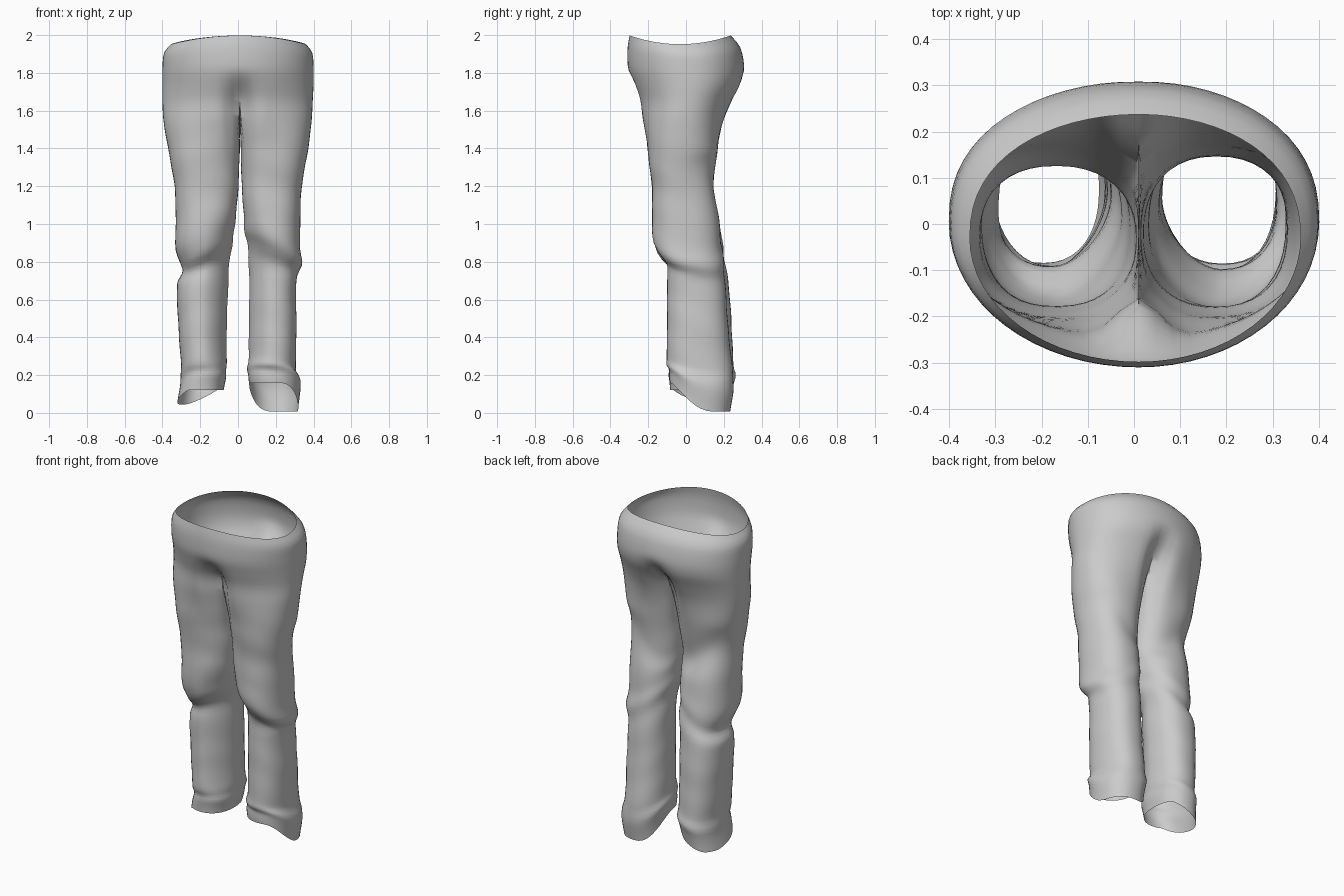
import bpy, bmesh
from math import sin, cos, pi, exp, radians, copysign

if "Cube" in bpy.data.objects:
    bpy.data.objects.remove(bpy.data.objects["Cube"])

# Silhouette profile: z, left inner/outer x, right inner/outer x, front y, back y
ROWS = [
    (0.00, -.075, -.320, .060, .320, -.085, .235),
    (0.16, -.060, -.302, .050, .330, -.092, .255),
    (0.22, -.060, -.300, .055, .308, -.102, .248),
    (0.45, -.060, -.315, .058, .310, -.100, .224),
    (0.70, -.050, -.322, .060, .308, -.100, .207),
    (0.79, -.042, -.295, .055, .322, -.098, .198),
    (0.85, -.030, -.310, .045, .336, -.145, .192),
    (0.92, -.020, -.330, .035, .330, -.174, .185),
    (1.05, -.010, -.330, .030, .330, -.180, .172),
    (1.20, .002, -.336, .020, .338, -.180, .145),
    (1.40, .009, -.370, .014, .372, -.212, .175),
    (1.55, .010, -.395, .011, .390, -.242, .212),
    (1.66, .010, -.400, .010, .396, -.256, .258),
    (1.74, .010, -.400, .010, .400, -.282, .297),
    (1.82, .010, -.400, .010, .400, -.306, .309),
    (1.92, .010, -.390, .010, .392, -.309, .287),
    (1.97, .010, -.355, .010, .360, -.298, .237),
]
CROTCH, SEAM_X = 1.66, .01
OUT, INN = 32, 9          # points around the outside and along the inseam


def smooth(a, b, x):
    t = min(1, max(0, (x - a) / (b - a)))
    return t * t * (3 - 2 * t)


def bump(x, c, w):
    return exp(-((x - c) / w) ** 2)


def spow(v, p):
    return copysign(abs(v) ** p, v)


def profile(z):
    """Smooth (Hermite) interpolation of the profile rows."""
    i = max(j for j in range(len(ROWS) - 1) if j == 0 or ROWS[j][0] <= z)
    a, b = ROWS[i], ROWS[i + 1]
    p, n = ROWS[max(i - 1, 0)], ROWS[min(i + 2, len(ROWS) - 1)]
    h = b[0] - a[0]
    t = (z - a[0]) / h
    res = []
    for k in range(1, 7):
        m0 = (b[k] - p[k]) / (b[0] - p[0]) * h
        m1 = (n[k] - a[k]) / (n[0] - a[0]) * h
        res.append((2*t**3 - 3*t*t + 1) * a[k] + (t**3 - 2*t*t + t) * m0
                   + (3*t*t - 2*t**3) * b[k] + (t**3 - t*t) * m1)
    return res


def point(z, i, side):
    """Point i of the ring at height z: seat half-outline blended to a round leg."""
    li, lo, ri, ro, fy, by = profile(z)
    inner, outer = (li, lo) if side < 0 else (ri, ro)
    if side < 0:
        by += .02 * bump(z, .55, .3) - .02 * bump(z, 1.22, .12)
    if z >= CROTCH:
        inner = SEAM_X
    yc, hy = (fy + by) / 2, (by - fy) / 2
    pinch = .36 * (1 - smooth(CROTCH - .06, 1.83, z))
    dip = 0
    if i <= OUT:
        a = -pi / 2 + pi * i / OUT
        b = radians(-145 + 290 * i / OUT)
        u, v = max(0, cos(a)), sin(a)
        v = spow(v, .86) if v > 0 else v
        v *= 1 - pinch * exp(-(u / .16) ** 2)
    else:
        k = (i - OUT) / (INN + 1)
        b = radians(145 + 70 * k)
        u, v = 0, (1 - 2 * k) * (1 - pinch)
        dip = .04 * sin(pi * k) * bump(z, CROTCH, .08)
    t = 1 - smooth(1.25, CROTCH, z)
    # leg section, with the inner front corner flattened below the knee
    cb, sb = cos(b), sin(b)
    p = .88
    if cb < 0 and sb < 0:
        p += .3 * (1 - smooth(.85, 1.1, z)) * smooth(.1, .35, z)
    ue, ve = (spow(cb, p) + 1) / 2, spow(sb, p)
    u, v = u + (ue - u) * t, v + (ve - v) * t
    # cloth wrinkles, strongest at the knee and the cuff
    amp = t * (.006 + .03 * bump(z, .82, .08) + .025 * bump(z, .17, .05))
    w = amp * sin(34 * z + side * 1.3 + 3 * u + 2.2 * v)
    x = inner + (outer - inner) * ((u - .5) * (1 + w) + .5)
    y = yc + hy * v * (1 + w)
    # slanted knee fold, and slanted fold behind the thigh
    dz = -.11 * (u - .5) * bump(z, .85, .14)
    dz += .22 * (u - .5) * max(0, v) * bump(z, 1.22, .16)
    # uneven waist edge
    if z > 1.85:
        s2 = v * v
        dz += (z - 1.85) / .12 * (.028 * s2 - .018 * (1 - s2))
    # slanted trouser hems, lowest at the outer back
    if z < .3:
        c = 2 * u - 1
        if side > 0:
            hem = .008 + .15 * smooth(.1, .85, .5 - .25 * c - .43 * v)
        else:
            hem = .045 + .077 * min(1, max(0, 1.8 * (.5 - .4 * c - .3 * v)))
        dz += hem * (1 - z / .3)
    return x, y, z + dz - dip


# Trousers: two half-seats joined along the centre seam, each running into a leg
bm = bmesh.new()
seat_z = [1.97 - (1.97 - CROTCH) * j / 12 for j in range(13)]
leg_z = [CROTCH * (1 - j / 64) for j in range(1, 65)]
n = OUT + 1 + INN
for side in (-1, 1):
    prev = None
    for z in seat_z + leg_z:
        closed = z < CROTCH + 1e-6
        ring = [bm.verts.new(point(z, i, side)) for i in range(n if closed else OUT + 1)]
        if prev:
            whole = len(prev) == n
            for i in range(n if whole else OUT):
                j = (i + 1) % n
                quad = [prev[i], prev[j], ring[j], ring[i]]
                bm.faces.new(quad if side > 0 else quad[::-1])
        prev = ring
bmesh.ops.remove_doubles(bm, verts=bm.verts, dist=1e-4)
bmesh.ops.recalc_face_normals(bm, faces=bm.faces)
mesh = bpy.data.meshes.new("trousers")
bm.to_mesh(mesh)
bm.free()
obj = bpy.data.objects.new("trousers", mesh)
bpy.context.collection.objects.link(obj)
bpy.context.view_layer.objects.active = obj
obj.select_set(True)
bpy.ops.object.shade_smooth_by_angle(angle=radians(50))
